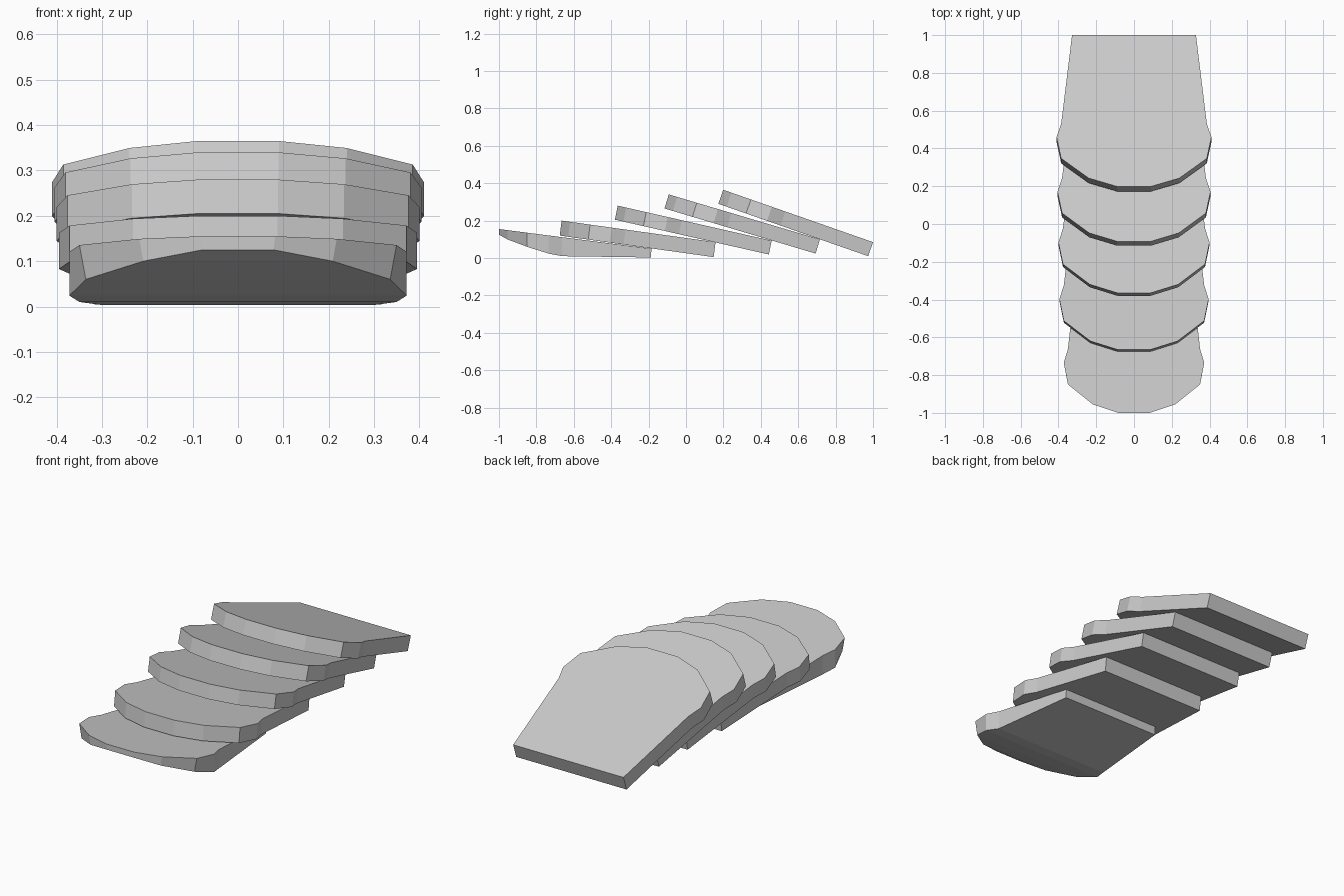
import bpy
import bmesh

cube = bpy.data.objects.get("Cube")
if cube:
    bpy.data.objects.remove(cube, do_unlink=True)

grey = bpy.data.materials.new("light_grey")
grey.use_nodes = True
COLOUR = (0.6, 0.6, 0.6, 1)
grey.diffuse_color = COLOUR
grey.node_tree.nodes["Principled BSDF"].inputs["Base Color"].default_value = COLOUR

# Slice outline, rounded front to straight back: (half width, distance) as fractions
OUTLINE = [(.22, 0), (.585, .055), (.94, .185), (1, .325), (.94, .415), (.8, 1)]


def mix(a, b, t):
    return a + (b - a) * t


def slice_part(name, half_width, top, bottom, bottom_heights=None, taper=1):
    """Slab between two sloping (front y, front z, back y, back z) lines."""
    bm = bmesh.new()
    rows = []
    for i, (w, t) in enumerate(OUTLINE):
        row = []
        for line, scale in ((top, 1), (bottom, taper if i < 3 else 1)):
            y, z = mix(line[0], line[2], t), mix(line[1], line[3], t)
            if line is bottom and bottom_heights:
                z = bottom_heights[i]
            x = w * half_width * scale
            row.append([bm.verts.new((s * x, y, z)) for s in (-1, 1)])
        rows.append(row)
    # Straight end walls
    for (tl, tr), (bl, br) in (rows[0], rows[-1]):
        bm.faces.new((tl, tr, br, bl))
    # Top, underside and side walls, strip by strip
    for (ta, ba), (tb, bb) in zip(rows, rows[1:]):
        bm.faces.new((ta[0], ta[1], tb[1], tb[0]))
        bm.faces.new((ba[0], ba[1], bb[1], bb[0]))
        for side in (0, 1):
            bm.faces.new((ta[side], tb[side], bb[side], ba[side]))
    bmesh.ops.recalc_face_normals(bm, faces=bm.faces)
    mesh = bpy.data.meshes.new(name)
    bm.to_mesh(mesh)
    bm.free()
    mesh.materials.append(grey)
    bpy.context.collection.objects.link(bpy.data.objects.new(name, mesh))


# End slice with a curved crust underneath
slice_part("heel_slice", .372, (-1, .155, -.185, .05), (-1, .125, -.187, .003),
           (.125, .10, .06, .024, .01, .003), .96)

# Fanned slices, each leaning on the one in front
slice_part("second_slice", .395, (-.665, .2, .158, .085), (-.675, .12, .148, .005))
slice_part("third_slice", .4, (-.365, .28, .458, .093), (-.38, .205, .443, .019))
slice_part("fourth_slice", .405, (-.092, .34, .716, .1), (-.115, .265, .693, .024))
slice_part("fifth_slice", .41, (.199, .365, 1, .085), (.173, .29, .974, .01))
